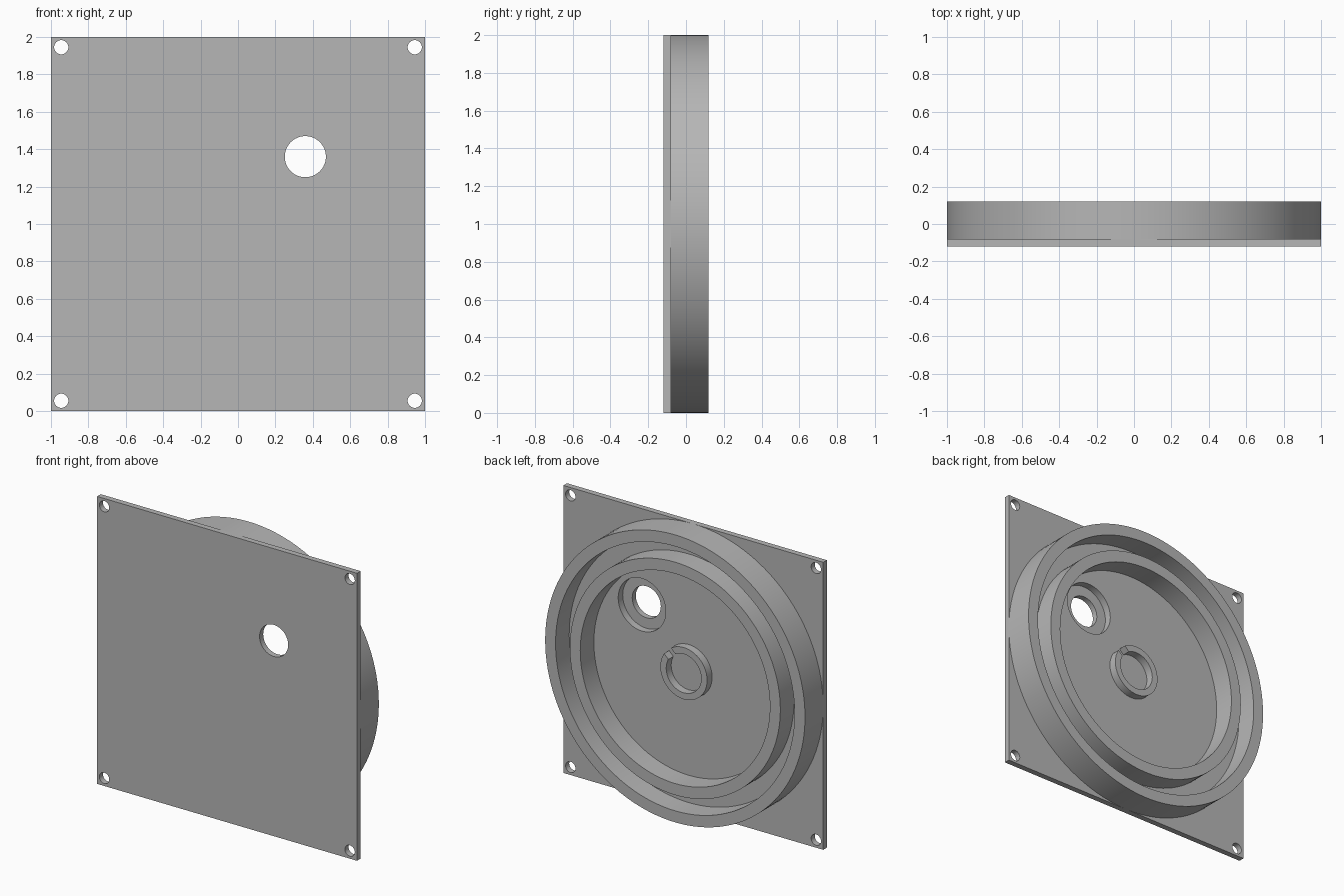
import bpy, bmesh, math
from mathutils import Matrix, Vector

if "Cube" in bpy.data.objects:
    bpy.data.objects.remove(bpy.data.objects["Cube"], do_unlink=True)

grey = bpy.data.materials.new("plain_grey")
grey.use_nodes = True
grey.diffuse_color = (0.47, 0.47, 0.47, 1)
grey.node_tree.nodes["Principled BSDF"].inputs["Base Color"].default_value = grey.diffuse_color

# Depth levels from front to back
FRONT, PLATE, FLOOR, BOSS, RIM = -0.12, -0.08, -0.03, 0.025, 0.12


def finish(name, bm):
    bmesh.ops.recalc_face_normals(bm, faces=bm.faces)
    mesh = bpy.data.meshes.new(name)
    bm.to_mesh(mesh)
    bm.free()
    obj = bpy.data.objects.new(name, mesh)
    mesh.materials.append(grey)
    bpy.context.collection.objects.link(obj)
    return obj


def box(name, size, centre, turn=0):
    bm = bmesh.new()
    place = Matrix.Translation(centre) @ Matrix.Rotation(turn, 4, 'Y') @ Matrix.Diagonal((*size, 1))
    bmesh.ops.create_cube(bm, size=1, matrix=place)
    return finish(name, bm)


def lathe(name, profile, x=0, z=1, steps=128):
    """Revolve a closed (radius, depth) profile around a front-to-back axis."""
    bm = bmesh.new()
    verts = [bm.verts.new((r, y, 0)) for r, y in profile]
    edges = [bm.edges.new((a, b)) for a, b in zip(verts, verts[1:] + verts[:1])
             if a.co.x > 0 or b.co.x > 0]
    bmesh.ops.spin(bm, geom=verts + edges, cent=(0, 0, 0), axis=(0, 1, 0),
                   angle=math.tau, steps=steps)
    bmesh.ops.remove_doubles(bm, verts=bm.verts, dist=0.0001)
    bmesh.ops.translate(bm, verts=bm.verts, vec=Vector((x, 0, z)))
    return finish(name, bm)


def drill(name, radius, x, z, steps=48):
    return lathe(name, [(0, -0.3), (radius, -0.3), (radius, 0.3), (0, 0.3)], x, z, steps)


def cut(obj, cutter):
    cutter.hide_render = True
    mod = obj.modifiers.new("cut", 'BOOLEAN')
    mod.operation, mod.solver, mod.object = 'DIFFERENCE', 'EXACT', cutter
    bpy.context.view_layer.objects.active = obj
    bpy.ops.object.modifier_apply(modifier=mod.name)
    bpy.data.objects.remove(cutter, do_unlink=True)


# Square mounting plate with corner screw holes and the offset port
plate = box("mounting_plate", (2, PLATE - FRONT, 2), (0, (FRONT + PLATE) / 2, 1))
for sx in (-1, 1):
    for sz in (-1, 1):
        cut(plate, drill("screw_hole", 0.038, sx * 0.945, 1 + sz * 0.945, 32))
cut(plate, drill("port_hole", 0.11, 0.36, 1.36))

# Round housing: raised floor with two concentric walls
housing = lathe("round_housing", [
    (0, PLATE), (1, PLATE), (1, RIM), (0.92, RIM), (0.92, FLOOR), (0.81, FLOOR),
    (0.81, RIM), (0.73, RIM), (0.73, FLOOR), (0, FLOOR)])
cut(housing, drill("port_recess", 0.183, 0.36, 1.36, 64))

# Small split collar at the centre, its slot pointing at the port
collar = lathe("split_collar", [(0.135, FLOOR), (0.18, FLOOR), (0.18, BOSS), (0.135, BOSS)], steps=64)
cut(collar, box("slot", (0.2, 0.4, 0.075), (0.12, 0, 1.12), -math.pi / 4))

# Smooth round walls, crisp edges
for obj in (plate, housing, collar):
    bpy.ops.object.select_all(action='DESELECT')
    obj.select_set(True)
    bpy.context.view_layer.objects.active = obj
    bpy.ops.object.shade_smooth_by_angle(angle=math.radians(30))
